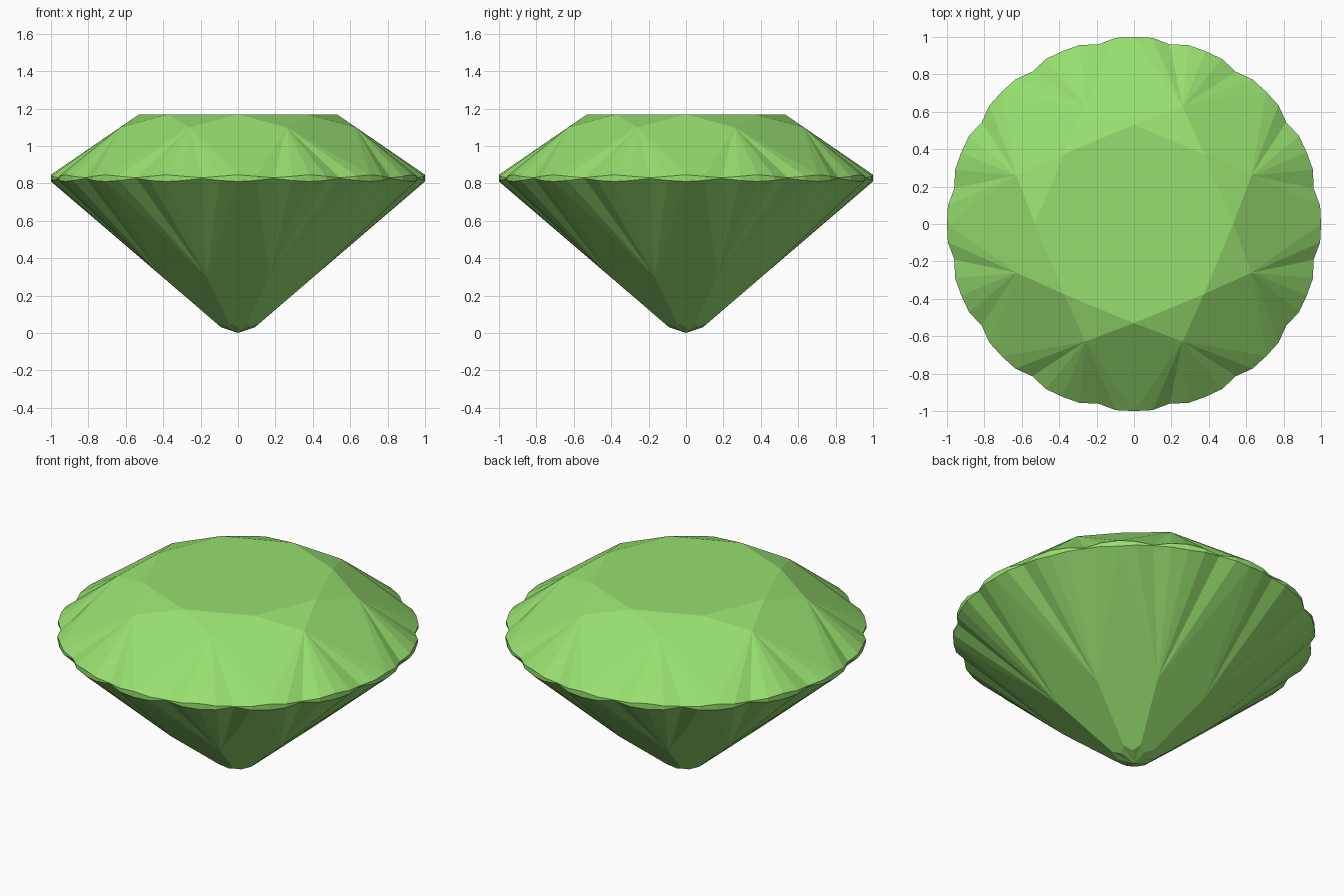
import bpy, bmesh
from math import sin, cos, pi

if "Cube" in bpy.data.objects:
    bpy.data.objects.remove(bpy.data.objects["Cube"])

bm = bmesh.new()


def ring(n, r, z, offset=0.0):
    """Ring of n vertices; r and z may be lists that repeat around it."""
    rs = r if isinstance(r, list) else [r]
    zs = z if isinstance(z, list) else [z]
    out = []
    for i in range(n):
        a = 2 * pi * i / n + offset
        rad = rs[i % len(rs)]
        out.append(bm.verts.new((rad * cos(a), rad * sin(a), zs[i % len(zs)])))
    return out


half = pi / 8

# Crown rings: table corners and star points
table = ring(8, 0.53, 1.168)
star = ring(8, 0.68, 1.10, half)

# Scalloped girdle, four steps per scallop
scallop = [1.0, 1.0, 0.979, 1.0]
upper = ring(64, scallop, [0.846, 0.838, 0.83, 0.838])
lower = ring(64, scallop, [0.81, 0.815, 0.826, 0.815])

# Pavilion rings: facet points, culet shoulders, culet corners and tip
pavilion = ring(8, 0.438, 0.30, half)
shoulder = ring(8, 0.125, 0.052, half)
culet = ring(8, 0.09, 0.03)
tip = bm.verts.new((0, 0, 0))

face = bm.faces.new
face(table)
for k in range(8):
    n, p = (k + 1) % 8, k - 1
    # Star and bezel facets
    face((table[k], star[k], table[n]))
    face((table[k], star[p], upper[8 * k], star[k]))
    # Main pavilion facets and culet
    face((lower[8 * k], pavilion[p], shoulder[p], culet[k], shoulder[k], pavilion[k]))
    face((culet[k], tip, shoulder[k]))
    face((shoulder[k], tip, culet[n]))
    # Small facets fanning out to the girdle
    for j in range(8 * k, 8 * k + 8):
        m = (j + 1) % 64
        face((star[k], upper[j], upper[m]))
        face((upper[j], lower[j], lower[m], upper[m]))
        face((pavilion[k], lower[m], lower[j]))

bmesh.ops.recalc_face_normals(bm, faces=bm.faces)
mesh = bpy.data.meshes.new("cut_gemstone")
bm.to_mesh(mesh)
bm.free()

gem = bpy.data.objects.new("cut_gemstone", mesh)
bpy.context.collection.objects.link(gem)

mat = bpy.data.materials.new("green_gem")
mat.diffuse_color = (0.31, 0.74, 0.16, 1)
mat.use_nodes = True
mat.node_tree.nodes["Principled BSDF"].inputs["Base Color"].default_value = mat.diffuse_color
mesh.materials.append(mat)
